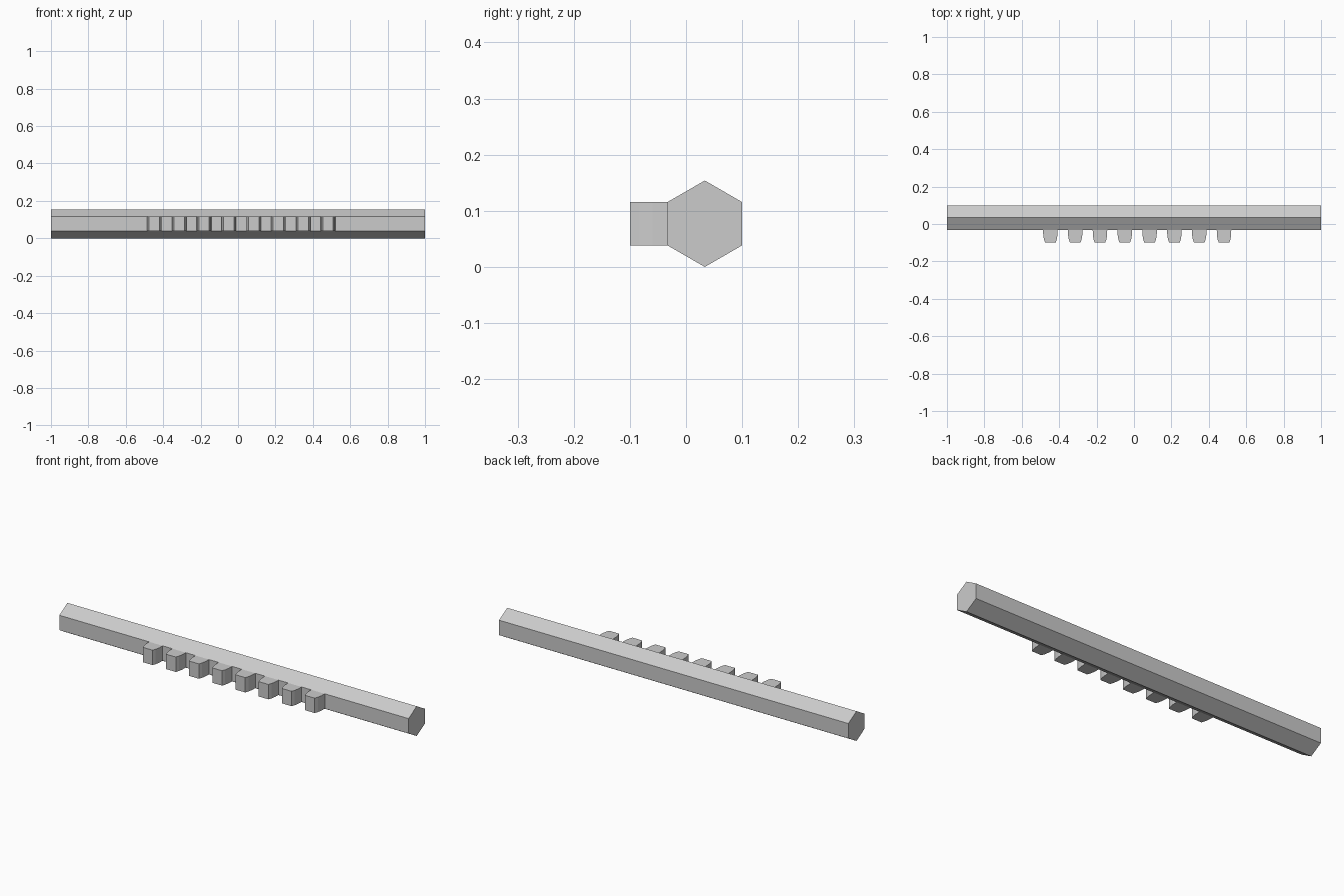
import bpy, math

if "Cube" in bpy.data.objects:
    bpy.data.objects.remove(bpy.data.objects["Cube"])

BAR_Y, BAR_Z, RADIUS = 0.0335, 0.077, 0.077      # hexagonal bar section
FLAT_LOW, FLAT_HIGH = BAR_Z - RADIUS / 2, BAR_Z + RADIUS / 2
TEETH, FIRST_X, PITCH = 8, -0.447, 0.1326

grey = bpy.data.materials.new("light_grey")
grey.diffuse_color = (0.6, 0.6, 0.6, 1)
grey.use_nodes = True
grey.node_tree.nodes["Principled BSDF"].inputs["Base Color"].default_value = grey.diffuse_color


def prism(name, profile, offset):
    """Closed prism from a planar profile moved along an offset vector."""
    n = len(profile)
    verts = list(profile) + [tuple(a + b for a, b in zip(p, offset)) for p in profile]
    faces = [tuple(reversed(range(n))), tuple(range(n, 2 * n))]
    faces += [(i, (i + 1) % n, n + (i + 1) % n, n + i) for i in range(n)]
    mesh = bpy.data.meshes.new(name)
    mesh.from_pydata(verts, [], faces)
    mesh.materials.append(grey)
    obj = bpy.data.objects.new(name, mesh)
    bpy.context.collection.objects.link(obj)
    return obj


# Hexagonal bar with a point at top and bottom
angles = [math.radians(30 + 60 * i) for i in range(6)]
hexagon = [(-1, BAR_Y + RADIUS * math.cos(a), BAR_Z + RADIUS * math.sin(a)) for a in angles]
prism("rack_bar", hexagon, (2, 0, 0))

# Row of gear teeth with curved, tapering flanks, rooted in the front flat
flank = [(0.028, -0.1), (0.034, -0.083), (0.038, -0.06), (0.039, -0.028)]
outline = [(-x, y) for x, y in reversed(flank)] + flank
for i in range(TEETH):
    cx = FIRST_X + i * PITCH
    prism(f"rack_tooth_{i + 1}", [(cx + x, y, FLAT_LOW) for x, y in outline],
          (0, 0, FLAT_HIGH - FLAT_LOW))
